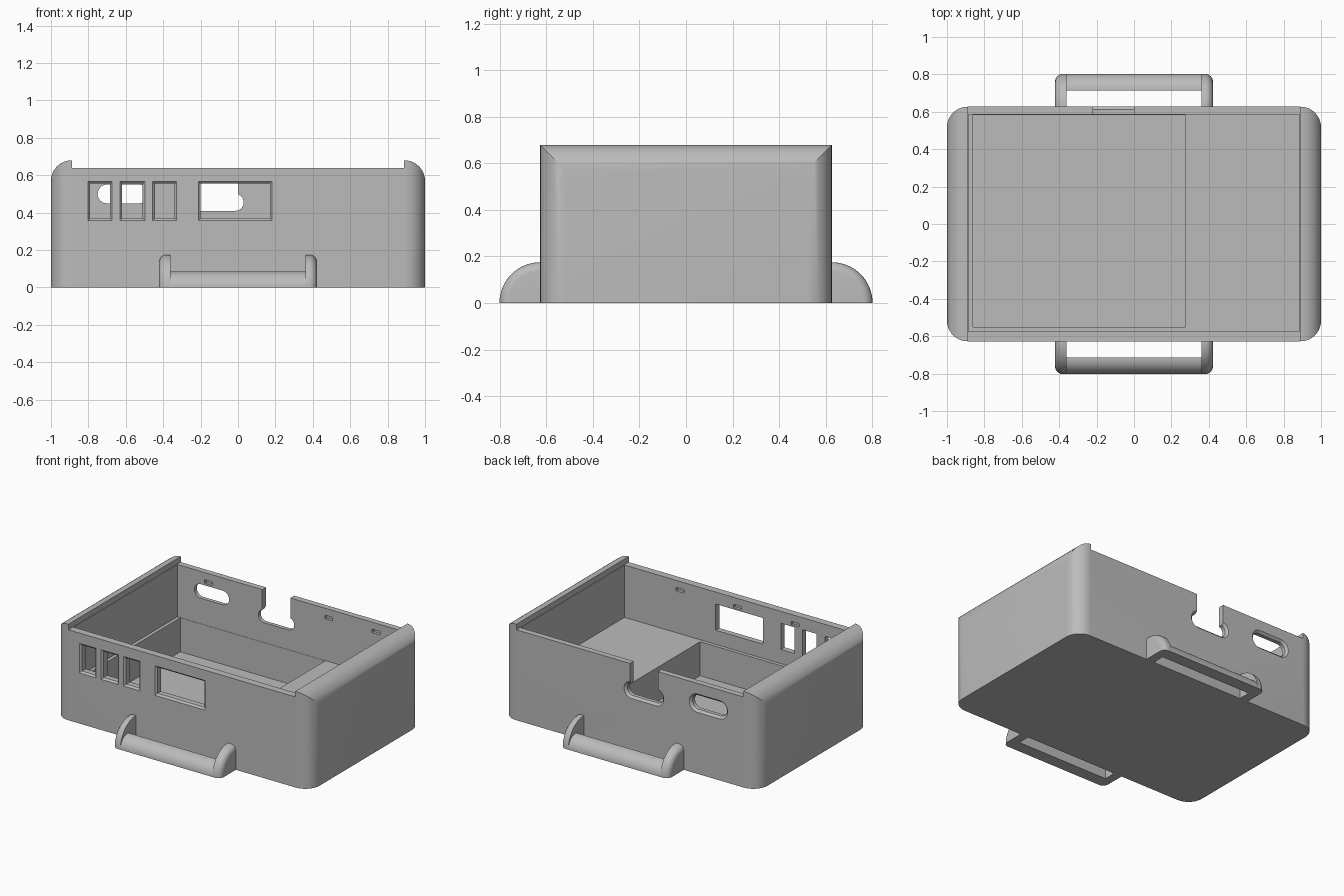
import bpy
import bmesh
from math import sin, cos, pi, radians

cube = bpy.data.objects.get("Cube")
if cube:
    bpy.data.objects.remove(cube, do_unlink=True)

grey = bpy.data.materials.new("plain grey")
grey.use_nodes = True
grey.diffuse_color = (0.5, 0.5, 0.5, 1)
grey.node_tree.nodes["Principled BSDF"].inputs["Base Color"].default_value = (0.5, 0.5, 0.5, 1)

PLACE = {
    "x": lambda u, v, d: (d, u, v),
    "y": lambda u, v, d: (u, d, v),
    "z": lambda u, v, d: (u, v, d),
}


def loft(name, axis, layers):
    """Closed solid through (depth, outline) layers along an axis."""
    bm = bmesh.new()
    rings = [[bm.verts.new(PLACE[axis](u, v, d)) for u, v in pts] for d, pts in layers]
    for a, b in zip(rings, rings[1:]):
        for i in range(len(a)):
            j = (i + 1) % len(a)
            bm.faces.new((a[i], a[j], b[j], b[i]))
    bm.faces.new(rings[0])
    bm.faces.new(rings[-1])
    bmesh.ops.recalc_face_normals(bm, faces=bm.faces)
    mesh = bpy.data.meshes.new(name)
    bm.to_mesh(mesh)
    bm.free()
    mesh.materials.append(grey)
    obj = bpy.data.objects.new(name, mesh)
    bpy.context.collection.objects.link(obj)
    return obj


def outline(u0, u1, v0, v1, r=0, steps=10):
    """Rectangle with optional rounded corners."""
    if r == 0:
        return [(u0, v0), (u1, v0), (u1, v1), (u0, v1)]
    pts = []
    corners = [(u1 - r, v1 - r), (u0 + r, v1 - r), (u0 + r, v0 + r), (u1 - r, v0 + r)]
    for k, (cu, cv) in enumerate(corners):
        for i in range(steps + 1):
            a = (k + i / steps) * pi / 2
            pts.append((cu + r * cos(a), cv + r * sin(a)))
    return pts


def box(name, x0, x1, y0, y1, z0, z1):
    return loft(name, "z", [(z0, outline(x0, x1, y0, y1)), (z1, outline(x0, x1, y0, y1))])


def combine(target, cutter, operation="DIFFERENCE"):
    mod = target.modifiers.new("cut", "BOOLEAN")
    mod.operation = operation
    mod.solver = "EXACT"
    mod.object = cutter
    graph = bpy.context.evaluated_depsgraph_get()
    mesh = bpy.data.meshes.new_from_object(target.evaluated_get(graph))
    target.modifiers.clear()
    target.data = mesh
    bpy.data.objects.remove(cutter, do_unlink=True)


HALF_Y = 0.627


def port(side, x0, x1, z0, z1, r=0, chamfer=0.015):
    """Wall opening cutter that flares at the outer face."""
    def ring(off):
        return outline(x0 - off, x1 + off, z0 - off, z1 + off, r + off if r else 0)
    steps = [(0.55, 0), (HALF_Y - chamfer, 0), (HALF_Y + chamfer, 2 * chamfer)]
    return loft("port_cutter", "y", [(side * d, ring(off)) for d, off in steps])


# Case shell: rounded plan crossed with a rounded end profile
R = 0.11
plan = outline(-1, 1, -HALF_Y, HALF_Y, R)
case = loft("case", "z", [(0, plan), (0.68, plan)])
profile = outline(-1, 1, -0.5, 0.68, R)
combine(case, loft("profile_cutter", "y", [(-1, profile), (1, profile)]), "INTERSECT")

# Lid recess, main cavity and deep pocket
combine(case, box("lid_cutter", -0.887, 0.887, -1, 1, 0.64, 0.9))
combine(case, box("cavity_cutter", -0.884, 0.884, -0.575, 0.585, 0.27, 0.8))
combine(case, box("pocket_cutter", -0.86, 0.275, -0.55, 0.583, 0.03, 0.4))

# Front openings
for x0, x1 in [(-0.79, -0.685), (-0.62, -0.51), (-0.445, -0.34), (-0.2, 0.17)]:
    combine(case, port(-1, x0, x1, 0.37, 0.555, chamfer=0.012))

# Back oblong hole and open-topped cable slot
combine(case, port(1, -0.75, -0.48, 0.45, 0.55, 0.049))
combine(case, port(1, -0.25, 0.03, 0.41, 0.5, 0.044))
combine(case, box("slot_cutter", -0.22, 0, 0.55, 0.7, 0.45, 0.8))

# Small lid-catch recesses inside the walls
for x in (-0.45, 0, 0.45):
    combine(case, box("catch_cutter", x - 0.03, x + 0.03, -0.595, -0.5, 0.565, 0.59))
for x in (-0.64, 0.3, 0.67):
    combine(case, box("catch_cutter", x - 0.03, x + 0.03, 0.5, 0.605, 0.565, 0.59))


def quarter(side, centre, radius, start):
    """Quarter-round section standing on the ground."""
    arc = [(centre + radius * cos(i * pi / 32), radius * sin(i * pi / 32)) for i in range(17)]
    pts = arc + [(start, radius), (start, 0)]
    return [(side * y, z) for y, z in pts]


# Handles on the front and back
for side, label in ((-1, "front"), (1, "back")):
    for sx, end in ((-1, "right"), (1, "left")):
        layers = [(sx * 0.36, quarter(side, HALF_Y, 0.175, 0.605))]
        for i in range(7):
            a = i * pi / 12
            radius = 0.135 + 0.04 * cos(a)
            layers.append((sx * (0.382 + 0.04 * sin(a)), quarter(side, HALF_Y, radius, 0.605)))
        loft(f"{label}_handle_{end}_arm", "x", layers)
    section = quarter(side, 0.716, 0.086, 0.714)
    loft(f"{label}_handle_bar", "x", [(-0.37, section), (0.37, section)])

# Smooth the rounded surfaces and keep edges crisp
bpy.ops.object.select_all(action="DESELECT")
for obj in bpy.context.collection.objects:
    if obj.type == "MESH" and obj.data.materials.get(grey.name):
        obj.select_set(True)
        bpy.context.view_layer.objects.active = obj
bpy.ops.object.shade_smooth_by_angle(angle=radians(30))
